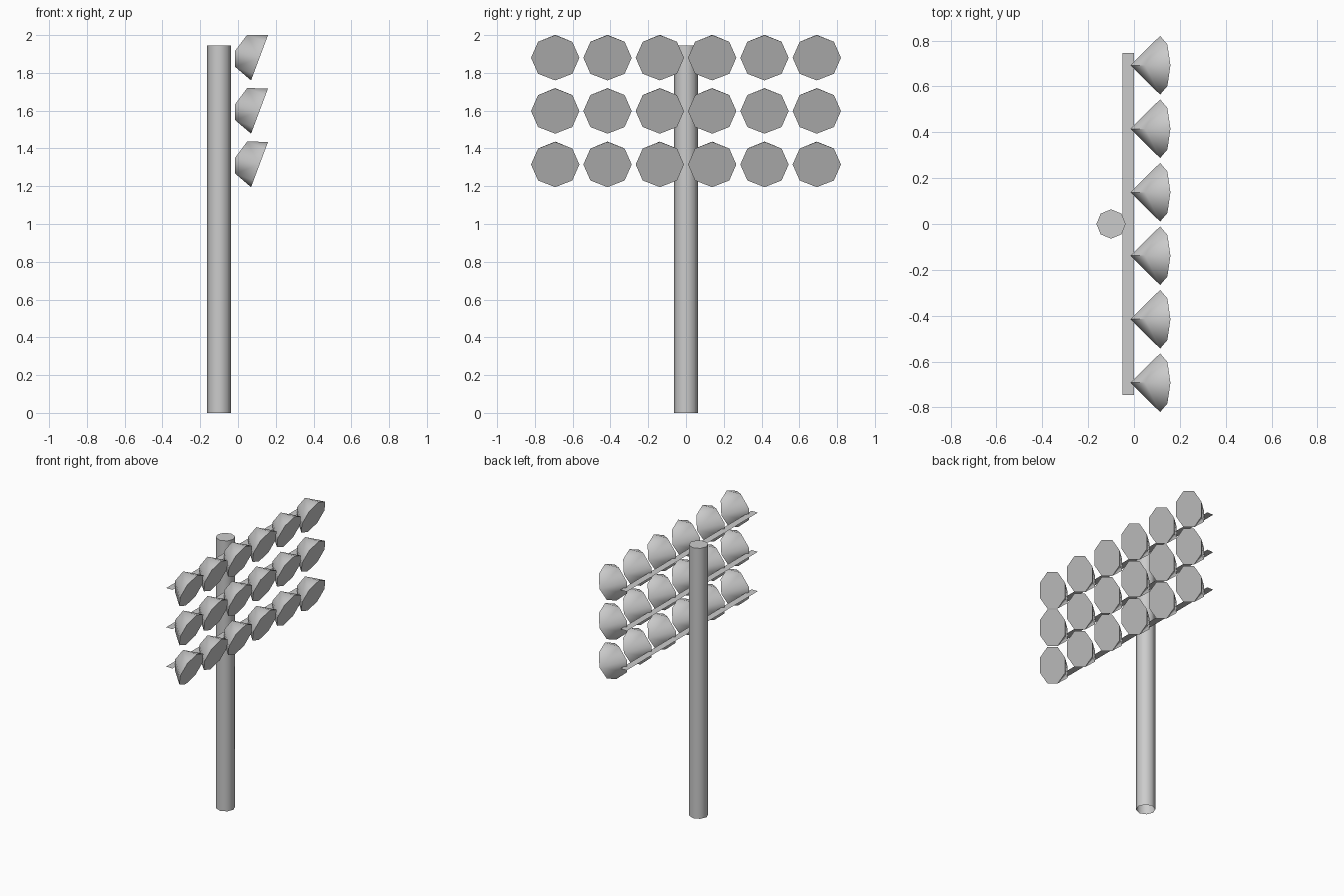
import bpy, bmesh
from mathutils import Vector

if "Cube" in bpy.data.objects:
    bpy.data.objects.remove(bpy.data.objects["Cube"])

ROWS = (1.88, 1.598, 1.315)
COLS = [(i - 2.5) * 0.277 for i in range(6)]


def finish(name, bm, loc, angle=None):
    me = bpy.data.meshes.new(name)
    bm.to_mesh(me)
    bm.free()
    ob = bpy.data.objects.new(name, me)
    bpy.context.collection.objects.link(ob)
    ob.location = loc
    if angle:
        bpy.ops.object.select_all(action='DESELECT')
        ob.select_set(True)
        bpy.context.view_layer.objects.active = ob
        bpy.ops.object.shade_smooth_by_angle(angle=angle)
    return ob


# Octagonal pole, open at the bottom
bm = bmesh.new()
bmesh.ops.create_cone(bm, segments=8, cap_ends=True, radius1=0.064, radius2=0.064, depth=1.945)
bottom = [f for f in bm.faces if f.normal.z < -0.9]
bmesh.ops.delete(bm, geom=bottom, context='FACES_ONLY')
finish("pole", bm, (-0.1, 0, 0.9725), 0.9)

# Flat crossbars behind the lamps
for r, z in enumerate(ROWS):
    bm = bmesh.new()
    corners = ((-0.05, -0.745), (0, -0.745), (0, 0.745), (-0.05, 0.745))
    bm.faces.new([bm.verts.new((x, y, 0)) for x, y in corners])
    finish(f"crossbar_{r + 1}", bm, (0, 0, z - 0.005))

# Lamp: octagonal front face tilted down, back ridge tapering to the sides
aim, up = Vector((0.936, 0, -0.351)), Vector((0.351, 0, 0.936))
R, D = 0.128, 0.0905
points = [(R, 0, 0), (-R, 0, 0), (0, R, 0), (0, -R, 0)]
points += [(sy * D, su * D, 0) for sy in (-1, 1) for su in (-1, 1)]
points += [(0, D, -0.104), (0, -0.012, -0.134), (0, -D, -0.104)]
bm = bmesh.new()
for side, u, d in points:
    bm.verts.new(aim * d + up * u + Vector((0, side, 0)))
bmesh.ops.convex_hull(bm, input=bm.verts)
bmesh.ops.dissolve_limit(bm, angle_limit=0.01, verts=bm.verts, edges=bm.edges)
bmesh.ops.recalc_face_normals(bm, faces=bm.faces)
lamp = finish("lamp_1_1", bm, (0.114, COLS[0], ROWS[0]), 0.9)

# Repeat the lamp over the grid
for r, z in enumerate(ROWS):
    for c, y in enumerate(COLS):
        if r or c:
            ob = lamp.copy()
            ob.name = f"lamp_{r + 1}_{c + 1}"
            ob.location = (0.114, y, z)
            bpy.context.collection.objects.link(ob)
